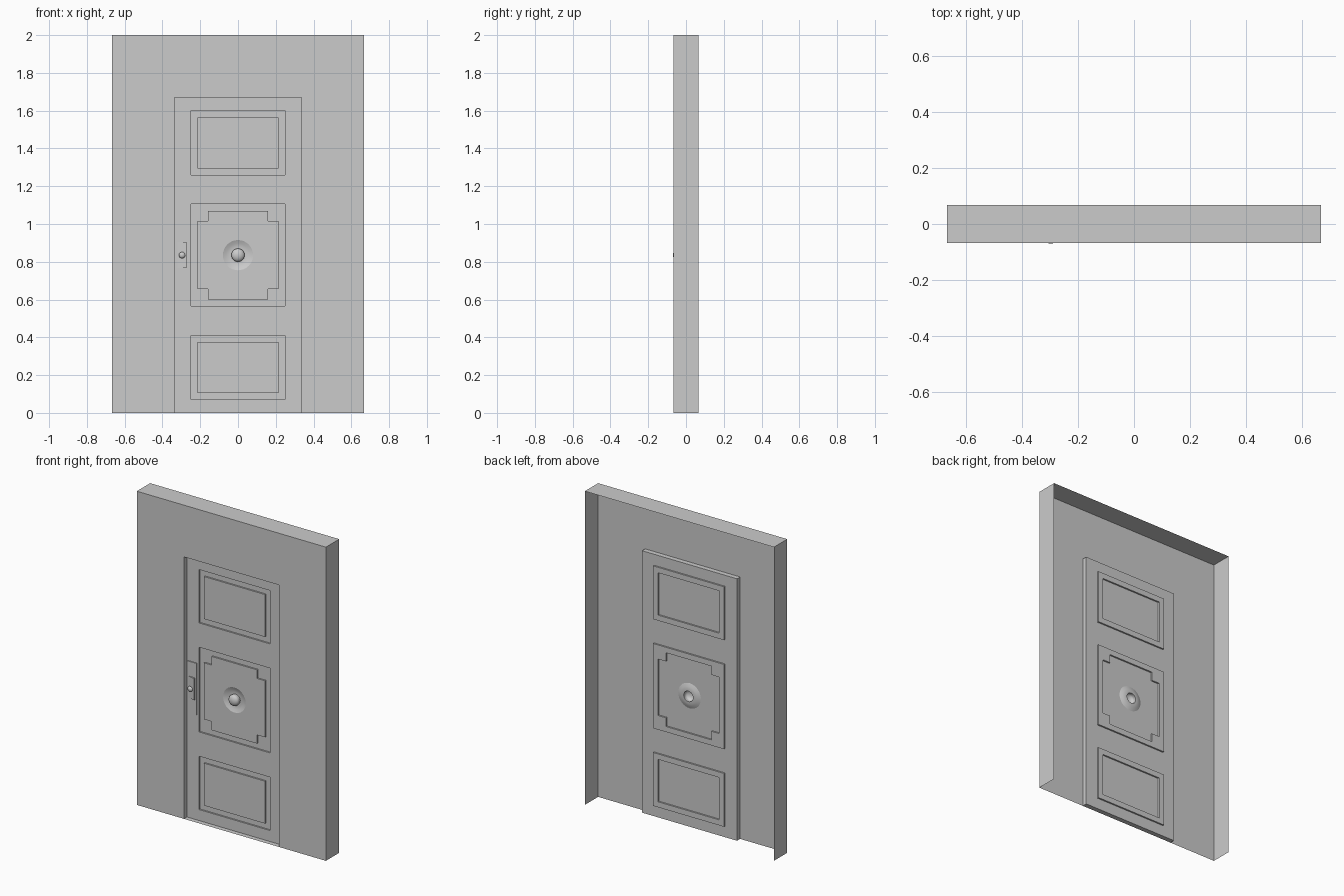
import bpy, bmesh, math

if "Cube" in bpy.data.objects:
    bpy.data.objects.remove(bpy.data.objects["Cube"], do_unlink=True)

grey = bpy.data.materials.new("plain grey")
grey.use_nodes = True
COLOR = (0.6, 0.6, 0.6, 1)
grey.diffuse_color = COLOR
grey.node_tree.nodes["Principled BSDF"].inputs["Base Color"].default_value = COLOR

W, D, H = 0.667, 0.067, 2.0            # half width, half depth, height
DOOR = (-0.335, 0.335, 0.0, 1.67)      # x0, x1, z0, z1
FACE = -0.036                          # y of the door face
MID = 0.835                            # height of the door's centre
STEP = 0.01                            # depth of the panel grooves
DISH = 0.08


def finish(name, bm, smooth=False):
    bmesh.ops.remove_doubles(bm, verts=bm.verts, dist=0.0001)
    bmesh.ops.recalc_face_normals(bm, faces=bm.faces)
    mesh = bpy.data.meshes.new(name)
    bm.to_mesh(mesh)
    bm.free()
    mesh.materials.append(grey)
    ob = bpy.data.objects.new(name, mesh)
    bpy.context.collection.objects.link(ob)
    if smooth:
        bpy.ops.object.select_all(action="DESELECT")
        ob.select_set(True)
        bpy.context.view_layer.objects.active = ob
        bpy.ops.object.shade_smooth_by_angle(angle=math.radians(35))
    return ob


def face(bm, *points):
    return bm.faces.new([bm.verts.new(p) for p in points])


def stepped_sheet(bm, layers):
    """Sheet facing -y; later (rect, y) layers override earlier, None is a hole."""
    xs = sorted({x for r, _ in layers for x in r[:2]})
    zs = sorted({z for r, _ in layers for z in r[2:]})

    def level(i, j):
        if not (0 <= i < len(xs) - 1 and 0 <= j < len(zs) - 1):
            return None
        x, z = (xs[i] + xs[i + 1]) / 2, (zs[j] + zs[j + 1]) / 2
        found = None
        for (x0, x1, z0, z1), y in layers:
            if x0 < x < x1 and z0 < z < z1:
                found = y
        return found

    for i in range(len(xs) - 1):
        for j in range(len(zs) - 1):
            y = level(i, j)
            if y is None:
                continue
            x0, x1, z0, z1 = xs[i], xs[i + 1], zs[j], zs[j + 1]
            face(bm, (x0, y, z0), (x1, y, z0), (x1, y, z1), (x0, y, z1))
            # Walls where the neighbouring cell lies at another depth
            n = level(i + 1, j)
            if n is not None and n != y:
                face(bm, (x1, y, z0), (x1, n, z0), (x1, n, z1), (x1, y, z1))
            n = level(i, j + 1)
            if n is not None and n != y:
                face(bm, (x0, y, z1), (x1, y, z1), (x1, n, z1), (x0, n, z1))


def tube(bm, rect, y0, y1, skip_bottom=False):
    x0, x1, z0, z1 = rect
    corners = [(x1, z0), (x1, z1), (x0, z1), (x0, z0)]
    for k in range(3 if skip_bottom else 4):
        (a, b), (c, d) = corners[k], corners[(k + 1) % 4]
        face(bm, (a, y0, b), (c, y0, d), (c, y1, d), (a, y1, b))


def turned(name, profile, x, z, segments=32):
    """Revolve (radius, y) points about a front-to-back axis."""
    bm = bmesh.new()
    for (r0, y0), (r1, y1) in zip(profile, profile[1:]):
        for k in range(segments):
            a, b = (2 * math.pi * n / segments for n in (k, k + 1))
            pts = [(r, y, t) for r, y, t in
                   ((r0, y0, a), (r0, y0, b), (r1, y1, b), (r1, y1, a))]
            if r1 == 0:
                pts.pop()
            face(bm, *[(x + r * math.cos(t), y, z + r * math.sin(t)) for r, y, t in pts])
    return finish(name, bm, True)


def dome(radius, base, height, steps=8):
    return [(radius * math.cos(t), base - height * math.sin(t))
            for t in (k * math.pi / 2 / steps for k in range(steps))] + [(0, base - height)]


# Wall: a thin front sheet with returned sides and top, open behind
bm = bmesh.new()
stepped_sheet(bm, [((-W, W, 0, H), -D), (DOOR, None)])
tube(bm, (-W, W, 0, H), -D, D, skip_bottom=True)
finish("wall", bm)

# Reveal around the recessed door
bm = bmesh.new()
tube(bm, DOOR, -D, FACE)
finish("door_reveal", bm)

# Door: three grooved panels, the middle one with notched corners
layers = [(DOOR, FACE)]
for centre, half in ((0.24, 0.17), (MID, 0.27), (2 * MID - 0.24, 0.17)):
    layers.append(((-0.25, 0.25, centre - half, centre + half), FACE + STEP))
    inner = half - 0.035
    layers.append(((-0.215, 0.215, centre - inner, centre + inner), FACE))
    if centre == MID:
        for sx in (-1, 1):
            for sz in (-1, 1):
                xa, xb = sorted((sx * 0.16, sx * 0.215))
                za, zb = sorted((centre + sz * (inner - 0.055), centre + sz * inner))
                layers.append(((xa, xb, za, zb), FACE + STEP))
hole = 0.1
layers.append(((-hole, hole, MID - hole, MID + hole), None))
bm = bmesh.new()
stepped_sheet(bm, layers)
# Fill from the square hole to the round dish
N = 32
ring = [(math.cos(2 * math.pi * k / N), math.sin(2 * math.pi * k / N)) for k in range(N)]
for (c0, s0), (c1, s1) in zip(ring, ring[1:] + ring[:1]):
    m0, m1 = (hole / max(abs(c), abs(s)) for c, s in ((c0, s0), (c1, s1)))
    face(bm, (c0 * m0, FACE, MID + s0 * m0), (c1 * m1, FACE, MID + s1 * m1),
         (c1 * DISH, FACE, MID + s1 * DISH), (c0 * DISH, FACE, MID + s0 * DISH))
finish("door", bm)

# Central knob sitting in a shallow dish
turned("knob_dish", [(DISH, FACE), (0.062, FACE + 0.008), (0.045, FACE + 0.012),
                     (0.033, FACE + 0.012)], 0, MID)
turned("knob", [(0.033, FACE + 0.012)] + dome(0.035, FACE - 0.004, 0.022), 0, MID)

# Lock plate, wedge-shaped pull and small latch button
PLATE = (-0.328, -0.265, 0.67, 1.0)
bm = bmesh.new()
stepped_sheet(bm, [(PLATE, FACE - 0.006)])
tube(bm, PLATE, FACE - 0.006, FACE)
finish("lock_plate", bm)

x0, x1, z0, z1 = -0.32, -0.272, 0.768, 0.906
low, high = FACE - 0.007, FACE - 0.019
bm = bmesh.new()
face(bm, (x0, low, z0), (x1, high, z0), (x1, high, z1), (x0, low, z1))
face(bm, (x1, high, z0), (x1, low, z0), (x1, low, z1), (x1, high, z1))
for z in (z0, z1):
    face(bm, (x0, low, z), (x1, high, z), (x1, low, z))
finish("lock_pull", bm)
turned("latch_button", [(0.01, FACE - 0.006), (0.01, FACE - 0.02)]
       + dome(0.017, FACE - 0.022, 0.012), -0.296, MID, 16)
